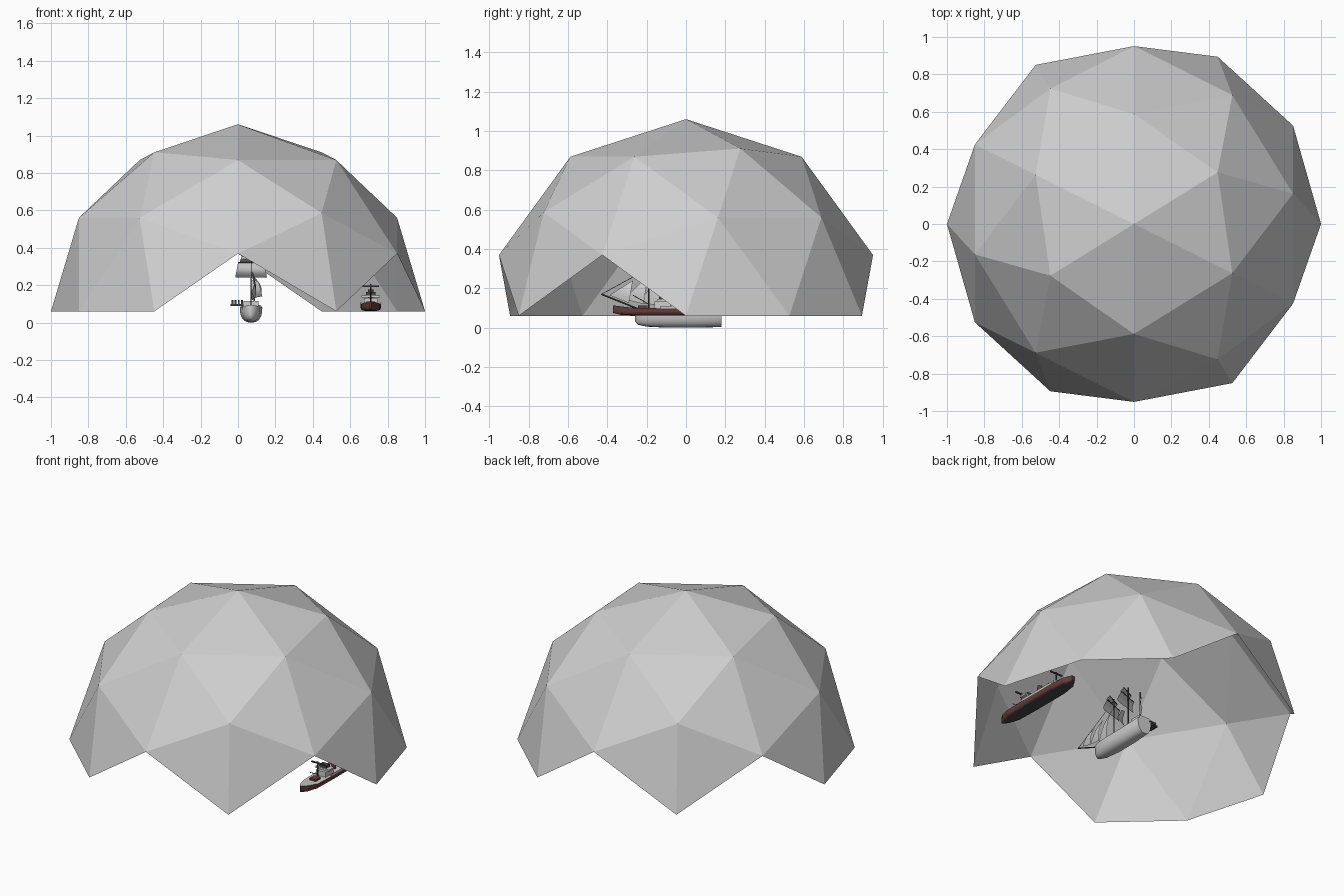
import bpy, bmesh, math
from mathutils import Vector, Matrix

if "Cube" in bpy.data.objects:
    bpy.data.objects.remove(bpy.data.objects["Cube"])


def material(name, r, g, b):
    m = bpy.data.materials.new(name)
    m.diffuse_color = (r, g, b, 1)
    m.use_nodes = True
    m.node_tree.nodes["Principled BSDF"].inputs["Base Color"].default_value = m.diffuse_color
    return m


PALE = material("pale grey", 0.62, 0.62, 0.62)
DARK = material("dark grey", 0.06, 0.06, 0.06)
RED = material("dull red", 0.13, 0.045, 0.045)


def finish(bm, name, mats, smooth=False):
    me = bpy.data.meshes.new(name)
    bm.normal_update()
    bm.to_mesh(me)
    bm.free()
    for m in mats:
        me.materials.append(m)
    ob = bpy.data.objects.new(name, me)
    bpy.context.collection.objects.link(ob)
    if smooth:
        bpy.ops.object.select_all(action='DESELECT')
        ob.select_set(True)
        bpy.context.view_layer.objects.active = ob
        bpy.ops.object.shade_smooth_by_angle(angle=math.radians(40))
    return ob


def box(name, loc, size, mat):
    bm = bmesh.new()
    bmesh.ops.create_cube(bm, size=1, matrix=Matrix.Translation(loc) @ Matrix.Diagonal((*size, 1)))
    return finish(bm, name, [mat])


def rod(name, a, b, r, mat, sides=6):
    a, b = Vector(a), Vector(b)
    d = b - a
    mat4 = Matrix.Translation((a + b) / 2) @ d.to_track_quat('Z', 'Y').to_matrix().to_4x4()
    bm = bmesh.new()
    bmesh.ops.create_cone(bm, cap_ends=True, segments=sides, radius1=r, radius2=r,
                          depth=d.length, matrix=mat4)
    return finish(bm, name, [mat], sides > 6)


def hull(name, x, stations, power, mats, rule=None, n=12, smooth=False):
    """Loft U-shaped sections; a station is (y, half width, keel z, rim z)."""
    bm = bmesh.new()
    rings = []
    for y, w, lo, hi in stations:
        ring = []
        for i in range(n + 1):
            t = math.pi * i / n
            c, s = math.cos(t), max(0, math.sin(t))
            ring.append(bm.verts.new((x + w * math.copysign(abs(c) ** power, c), y,
                                      hi - (hi - lo) * s ** power)))
        rings.append(ring)
    for a, b in zip(rings, rings[1:]):
        for i in range(n):
            bm.faces.new((a[i], a[i + 1], b[i + 1], b[i]))
        bm.faces.new((a[n], a[0], b[0], b[n]))
    bm.faces.new(rings[0])
    bm.faces.new(rings[-1])
    bmesh.ops.recalc_face_normals(bm, faces=bm.faces)
    if rule:
        for f in bm.faces:
            f.material_index = rule(f.normal)
    return finish(bm, name, mats, smooth)


def sail(name, corners, belly, n=6):
    """Curved patch between bottom-left, bottom-right, top-right, top-left."""
    bl, br, tr, tl = map(Vector, corners)
    bm = bmesh.new()
    g = [[bm.verts.new(bl.lerp(br, u / n).lerp(tl.lerp(tr, u / n), v / n)
                       + Vector(belly) * math.sin(math.pi * v / n))
          for u in range(n + 1)] for v in range(n + 1)]
    for v in range(n):
        for u in range(n):
            bm.faces.new((g[v][u], g[v][u + 1], g[v + 1][u + 1], g[v + 1][u]))
    bmesh.ops.remove_doubles(bm, verts=bm.verts, dist=1e-4)
    return finish(bm, name, [PALE], True)


# Faceted dome: icosahedron split once, upper half only, turned about z
bm = bmesh.new()
a, b = 0.5257, 0.8507
for s in (1, -1):
    for t in (1, -1):
        for p in ((s * a, 0, t * b), (0, s * b, t * a), (s * b, t * a, 0)):
            bm.verts.new(p)
bmesh.ops.convex_hull(bm, input=bm.verts)
bmesh.ops.subdivide_edges(bm, edges=bm.edges[:], cuts=1, use_grid_fill=True)
for v in bm.verts:
    v.co.normalize()
bmesh.ops.recalc_face_normals(bm, faces=bm.faces)
bmesh.ops.delete(bm, geom=[v for v in bm.verts if v.co.z < -0.01], context='VERTS')
bmesh.ops.rotate(bm, verts=bm.verts, matrix=Matrix.Rotation(math.atan(a / b), 3, 'Z'))
bmesh.ops.translate(bm, verts=bm.verts, vec=(0, 0, 0.06))
finish(bm, "dome", [PALE])

# Sailing ship: rounded hull with bow towards -y
X = 0.07
hull("sailing_hull", X, [(-0.26, 0.006, 0.035, 0.095), (-0.245, 0.028, 0.015, 0.09),
                         (-0.2, 0.048, 0.005, 0.085), (-0.1, 0.06, 0, 0.08),
                         (0.05, 0.06, 0, 0.08), (0.18, 0.05, 0.003, 0.095)],
     0.8, [PALE], smooth=True)
rod("bowsprit", (X, -0.23, 0.09), (X, -0.43, 0.17), 0.004, DARK)
box("stern_cabin", (X, 0.145, 0.1), (0.08, 0.07, 0.03), PALE)

# Masts with yards and square sails
for name, y, top in (("fore", -0.1, 0.36), ("main", 0.03, 0.38), ("mizzen", 0.14, 0.3)):
    rod(name + "_mast", (X, y, 0.08), (X, y, top), 0.004, DARK)
    if name == "mizzen":
        continue
    for i, (lo, hi, w0, w1) in enumerate(((0.24, 0.32, 0.085, 0.07), (0.325, 0.355, 0.06, 0.05))):
        sail(f"{name}_sail_{i}", ((X - w0, y - 0.03, lo), (X + w0, y + 0.02, lo),
                                  (X + w1, y + 0.02, hi), (X - w1, y - 0.03, hi)), (0, -0.025, 0))
        rod(f"{name}_yard_{i}", (X - w1, y - 0.03, hi), (X + w1, y + 0.02, hi), 0.0025, DARK)
sail("mizzen_sail", ((X, 0.145, 0.13), (X + 0.05, 0.22, 0.14),
                     (X + 0.03, 0.2, 0.23), (X, 0.145, 0.26)), (0.015, 0, 0))
sail("main_course", ((X, 0.0, 0.13), (X + 0.06, 0.02, 0.14),
                     (X + 0.04, 0.02, 0.22), (X, 0.0, 0.23)), (0, -0.02, 0))

# Triangular head sails and their stay
rod("fore_stay", (X, -0.43, 0.17), (X, -0.1, 0.35), 0.0015, DARK, 4)
for i in range(3):
    y = -0.39 + 0.075 * i
    top = (X, y + 0.12, 0.24 + 0.025 * i)
    sail(f"jib_{i}", ((X, y, 0.165 - 0.02 * i), (X + 0.02, y + 0.1, 0.125 - 0.005 * i),
                      top, top), (0.015, 0, 0))

# Small dark landing with posts beside the stern
box("stern_platform", (-0.005, 0.14, 0.094), (0.07, 0.06, 0.01), DARK)
for i in range(4):
    box(f"platform_post_{i}", (-0.03 + 0.017 * i, 0.14, 0.11), (0.01, 0.045, 0.022), DARK)

# Steamship: red sides, dark bottom, pale deck
S = 0.71
hull("steam_hull", S, [(-0.37, 0.004, 0.075, 0.113), (-0.33, 0.028, 0.065, 0.108),
                       (-0.26, 0.05, 0.062, 0.1), (-0.1, 0.055, 0.062, 0.098),
                       (0.15, 0.055, 0.062, 0.098), (0.24, 0.042, 0.064, 0.102),
                       (0.29, 0.012, 0.075, 0.108)],
     0.45, [RED, DARK, PALE], lambda n: 2 if n.z > 0.8 else 1 if n.z < -0.8 else 0)
box("bridge_house", (S, -0.12, 0.115), (0.07, 0.08, 0.034), PALE)
box("bridge_deck", (S, -0.12, 0.14), (0.1, 0.05, 0.012), PALE)
box("wheel_house", (S, -0.12, 0.154), (0.05, 0.035, 0.018), DARK)
box("aft_house", (S, 0.1, 0.112), (0.06, 0.14, 0.026), PALE)
for i, y in enumerate((-0.22, 0.2)):
    box(f"cargo_hatch_{i}", (S, y, 0.105), (0.045, 0.05, 0.014), RED)
rod("funnel", (S, -0.03, 0.1), (S, -0.02, 0.175), 0.015, RED, 12)
for i, y in enumerate((-0.19, 0.13)):
    rod(f"steam_mast_{i}", (S, y, 0.1), (S, y, 0.205), 0.004, DARK)
    box(f"steam_crossbar_{i}", (S, y, 0.195), (0.09, 0.008, 0.008), DARK)
    rod(f"cargo_boom_{i}", (S, y, 0.12), (S, y - 0.08, 0.165), 0.002, DARK)
for side in (-1, 1):
    box("deck_rail", (S + side * 0.053, 0.02, 0.104), (0.004, 0.3, 0.012), PALE)
